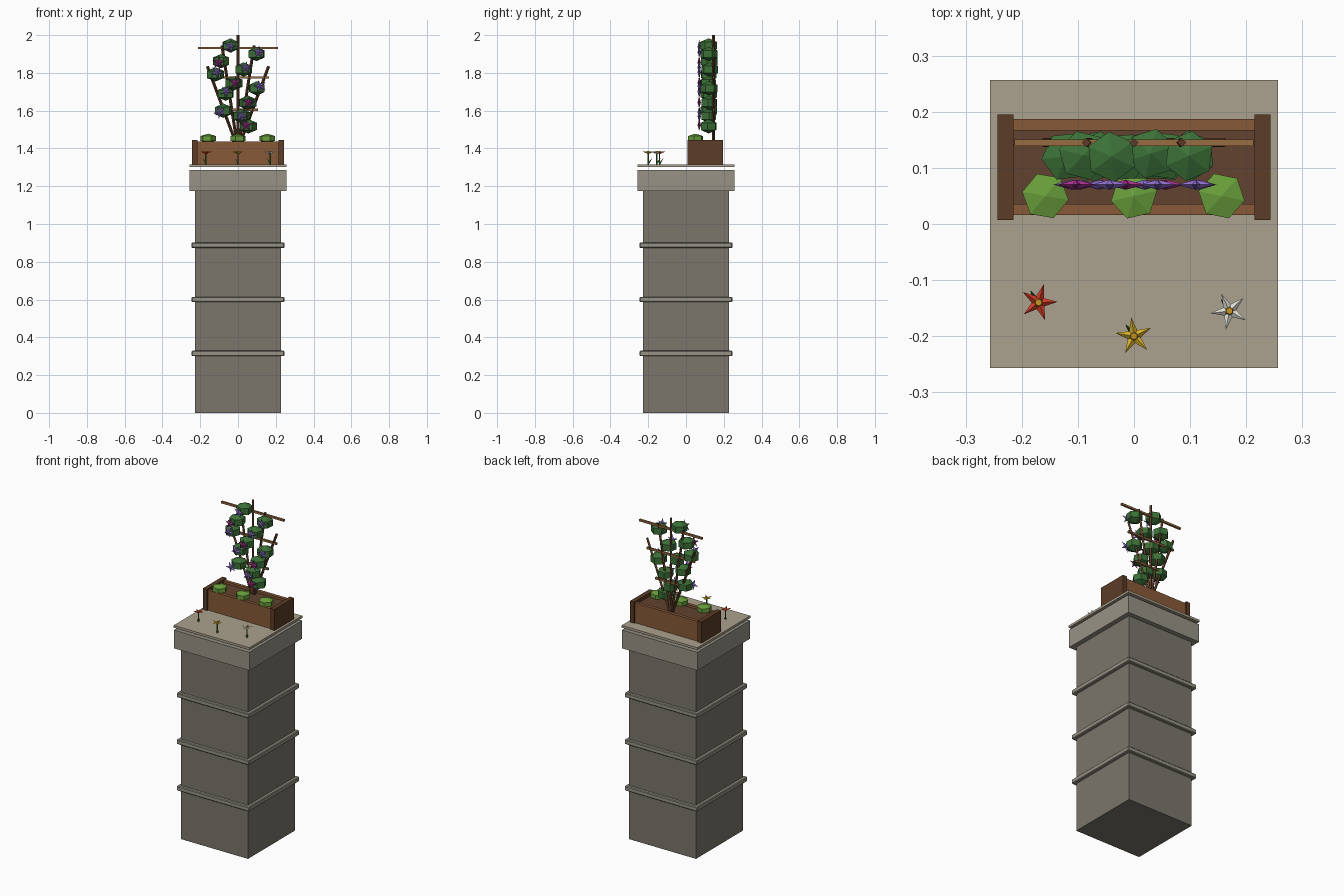
import bpy, bmesh, math, random
from mathutils import Vector, Matrix

if "Cube" in bpy.data.objects:
    bpy.data.objects.remove(bpy.data.objects["Cube"])

random.seed(4)
mats = {}

def mat(name, rgb):
    m = bpy.data.materials.new(name)
    m.diffuse_color = (*[(c / 255) ** 2.2 for c in rgb], 1)
    m.use_nodes = True
    m.node_tree.nodes["Principled BSDF"].inputs["Base Color"].default_value = m.diffuse_color
    mats[name] = m

for name, rgb in {
    "stone": (122, 117, 108), "trim": (150, 145, 133), "slab": (170, 160, 140),
    "wood": (135, 90, 58), "dark_wood": (92, 62, 42), "soil": (98, 68, 50),
    "bar": (150, 108, 68), "leaf": (62, 112, 58), "light_leaf": (105, 158, 62),
    "purple": (150, 115, 215), "magenta": (175, 55, 150), "red": (215, 62, 42),
    "yellow": (222, 180, 50), "white": (228, 228, 220), "gold": (200, 150, 40),
    "stem": (70, 120, 60)}.items():
    mat(name, rgb)

def finish(name, bm, material):
    bmesh.ops.recalc_face_normals(bm, faces=bm.faces)
    me = bpy.data.meshes.new(name)
    bm.to_mesh(me)
    bm.free()
    me.materials.append(mats[material])
    ob = bpy.data.objects.new(name, me)
    bpy.context.collection.objects.link(ob)
    return ob

def box(name, x, y, z, material, bevel=0):
    """Box from (min, max) ranges on each axis."""
    bm = bmesh.new()
    size = [r[1] - r[0] for r in (x, y, z)]
    mid = [(r[1] + r[0]) / 2 for r in (x, y, z)]
    bmesh.ops.create_cube(bm, size=1, matrix=Matrix.Translation(mid) @ Matrix.Diagonal((*size, 1)))
    ob = finish(name, bm, material)
    if bevel:
        b = ob.modifiers.new("bevel", "BEVEL")
        b.width, b.segments = bevel, 1
    return ob

def block(name, half, z0, z1, material, bevel=0):
    return box(name, (-half, half), (-half, half), (z0, z1), material, bevel)

def rod(name, a, b, r, material, sides=6, r2=None):
    a, b = Vector(a), Vector(b)
    d = b - a
    rot = d.to_track_quat('Z', 'Y').to_matrix().to_4x4()
    bm = bmesh.new()
    bmesh.ops.create_cone(bm, cap_ends=True, segments=sides, radius1=r,
                          radius2=r if r2 is None else r2, depth=d.length,
                          matrix=Matrix.Translation((a + b) / 2) @ rot)
    return finish(name, bm, material)

def bush(name, loc, r, rz, material):
    """Six-sided clump: vertical walls with a low cone above and below."""
    bm = bmesh.new()
    s = r / math.cos(math.radians(30))
    m = (Matrix.Translation(loc) @ Matrix.Rotation(random.uniform(0, 1), 4, 'Z')
         @ Matrix.Diagonal((s, s, rz, 1)))
    bmesh.ops.create_uvsphere(bm, u_segments=6, v_segments=3, radius=1, matrix=m)
    return finish(name, bm, material)

def star(name, loc, direction, r, thick, material, cup=0.0):
    """Five-pointed ridged blossom facing the given direction."""
    bm = bmesh.new()
    turn = random.uniform(0, 1.2)
    ring = []
    for i in range(10):
        a = turn + i * math.pi / 5
        q = r if i % 2 == 0 else r * 0.36
        ring.append(bm.verts.new((q * math.cos(a), q * math.sin(a), cup if i % 2 == 0 else 0)))
    top = bm.verts.new((0, 0, thick))
    low = bm.verts.new((0, 0, -thick))
    for i in range(10):
        bm.faces.new((ring[i], ring[(i + 1) % 10], top))
        bm.faces.new((ring[(i + 1) % 10], ring[i], low))
    rot = Vector(direction).to_track_quat('Z', 'Y').to_matrix().to_4x4()
    bmesh.ops.transform(bm, matrix=Matrix.Translation(loc) @ rot, verts=bm.verts)
    return finish(name, bm, material)

# stone pillar with bands, cap and top slab
block("pillar", 0.227, 0, 1.176, "stone")
for i, z in enumerate((0.315, 0.60, 0.887)):
    block(f"pillar_band_{i}", 0.246, z - 0.014, z + 0.014, "trim", 0.004)
block("pillar_cap", 0.256, 1.175, 1.287, "trim")
block("top_slab", 0.257, 1.302, 1.316, "slab")

# wooden planter
for side, s in (("left", -1), ("right", 1)):
    box(f"planter_end_{side}", sorted((s * 0.215, s * 0.243)), (0.007, 0.195), (1.314, 1.446), "dark_wood")
for side, y in (("front", 0.016), ("back", 0.167)):
    box(f"planter_board_{side}", (-0.217, 0.217), (y, y + 0.02), (1.314, 1.438), "wood")
box("soil", (-0.217, 0.217), (0.034, 0.169), (1.314, 1.425), "soil")

# fan trellis
for i, (x, z) in enumerate([(-0.162, 1.835), (-0.085, 1.945), (0, 2.0), (0.085, 1.945), (0.162, 1.835)]):
    rod(f"trellis_cane_{i}", (x * 0.05, 0.145, 1.42), (x, 0.145, z), 0.008, "dark_wood", 4)
for i, (w, z) in enumerate([(0.105, 1.605), (0.163, 1.775), (0.213, 1.932)]):
    box(f"trellis_bar_{i}", (-w, w), (0.139, 0.151), (z - 0.006, z + 0.006), "bar")

# climbing foliage with star blossoms on the front: x, z, blossom colour
vine = [(-0.040, 1.945, "purple"), (0.098, 1.90, "purple"), (-0.090, 1.862, "magenta"),
        (0.030, 1.818, "purple"), (-0.120, 1.792, "purple"), (-0.022, 1.745, "magenta"),
        (0.100, 1.718, "purple"), (-0.065, 1.69, "purple"), (0.052, 1.642, "magenta"),
        (-0.078, 1.60, "purple"), (0.020, 1.572, "purple"), (0.055, 1.517, "magenta")]
for i, (x, z, colour) in enumerate(vine):
    bush(f"vine_leaves_{i}", (x, 0.122 + random.uniform(-0.004, 0.004), z), 0.045, 0.038, "leaf")
    star(f"vine_blossom_{i}", (x + random.uniform(-0.02, 0.02), 0.07, z + random.uniform(-0.01, 0.015)),
         (0, -1, 0), 0.036, 0.009, colour)

# low plants along the planter front
for i, x in enumerate((-0.158, 0, 0.156)):
    bush(f"low_plant_{i}", (x, 0.05, 1.453), 0.042, 0.025, "light_leaf")

# three little flowers on the slab
for i, (x, y, colour) in enumerate([(-0.17, -0.14, "red"), (0, -0.2, "yellow"), (0.17, -0.155, "white")]):
    rod(f"flower_stem_{i}", (x, y, 1.314), (x, y, 1.376), 0.004, "stem", 5)
    rod(f"flower_leaf_{i}", (x, y, 1.32), (x - 0.014, y + 0.02, 1.347), 0.006, "stem", 4, 0.001)
    star(f"flower_petals_{i}", (x, y, 1.376), (0, 0, 1), 0.034, 0.006, colour, 0.008)
    rod(f"flower_centre_{i}", (x, y, 1.376), (x, y, 1.386), 0.009, "gold", 6, 0.006)
